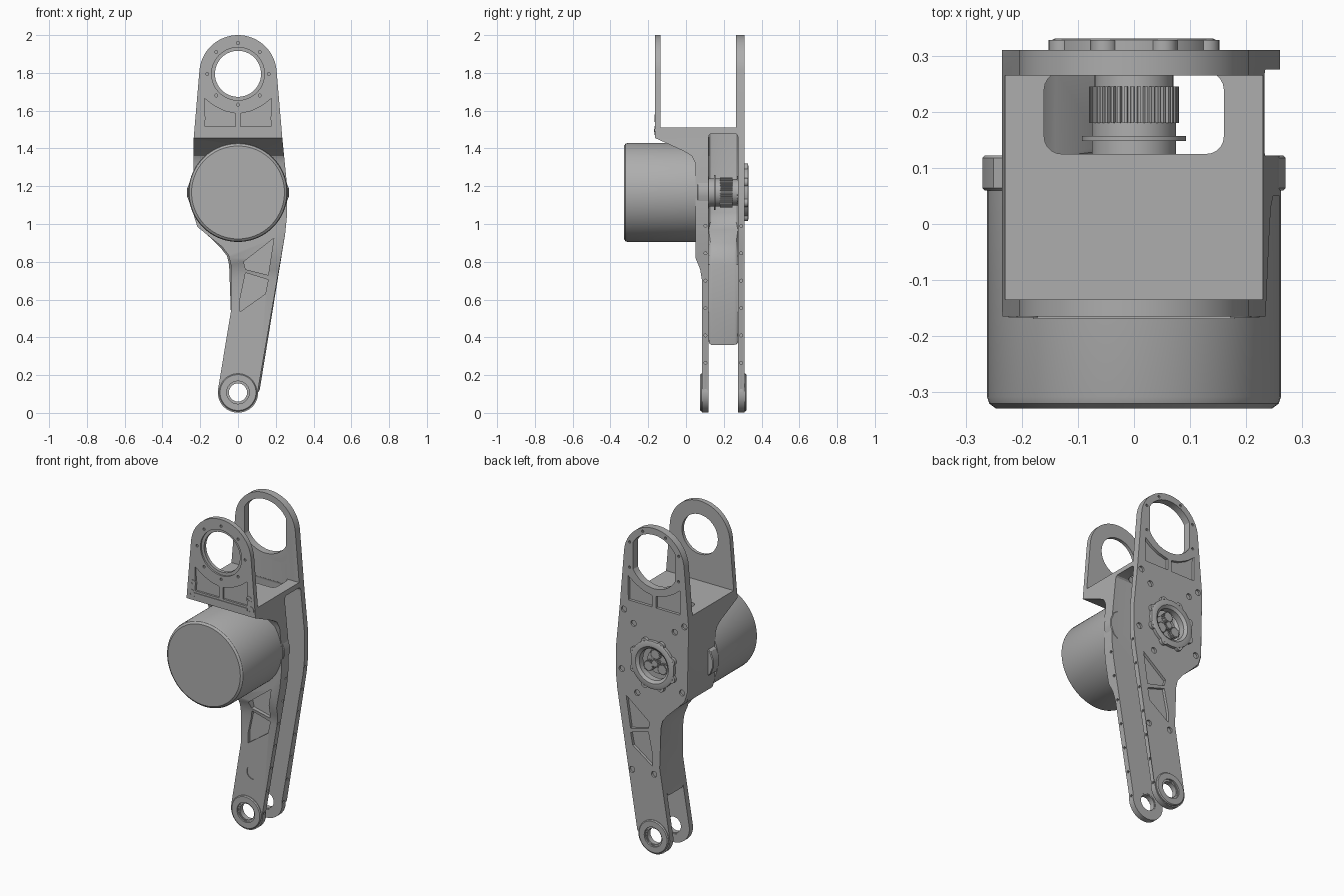
import bpy, bmesh, math
from math import sin, cos, radians, pi

if "Cube" in bpy.data.objects:
    bpy.data.objects.remove(bpy.data.objects["Cube"])

grey = bpy.data.materials.new("machined grey")
grey.use_nodes = True
COLOUR = (0.42, 0.42, 0.42, 1)
grey.diffuse_color = COLOUR
grey.node_tree.nodes["Principled BSDF"].inputs["Base Color"].default_value = COLOUR

TOP, HUB, FOOT = 1.795, 1.167, 0.108      # heights of the three pivots


def finish(name, bm):
    bmesh.ops.remove_doubles(bm, verts=bm.verts, dist=1e-5)
    bmesh.ops.recalc_face_normals(bm, faces=bm.faces)
    mesh = bpy.data.meshes.new(name)
    bm.to_mesh(mesh)
    bm.free()
    mesh.materials.append(grey)
    ob = bpy.data.objects.new(name, mesh)
    bpy.context.collection.objects.link(ob)
    return ob


def prism(name, pts, a, b, axis="y", bevel=0, segments=1):
    """Extrude a 2D outline from a to b along y (points x,z) or x (points y,z)."""
    place = (lambda p, t: (p[0], t, p[1])) if axis == "y" else (lambda p, t: (t, p[0], p[1]))
    bm = bmesh.new()
    lo = [bm.verts.new(place(p, a)) for p in pts]
    hi = [bm.verts.new(place(p, b)) for p in pts]
    caps = [bm.faces.new(lo), bm.faces.new(hi[::-1])]
    for i in range(len(pts)):
        j = (i + 1) % len(pts)
        bm.faces.new((lo[i], hi[i], hi[j], lo[j]))
    if bevel:
        edges = [e for f in caps for e in f.edges]
        bmesh.ops.bevel(bm, geom=edges, offset=bevel, segments=segments,
                        profile=0.5, affect="EDGES")
    return finish(name, bm)


def arc(cx, cz, r, start, end, n):
    return [(cx + r * cos(radians(start + (end - start) * i / n)),
             cz + r * sin(radians(start + (end - start) * i / n))) for i in range(n + 1)]


def circle(cx, cz, r, n=32):
    return arc(cx, cz, r, 0, 360, n)[:-1]


def lathe(name, profile, x, z, n=64):
    """Turn a closed (radius, y) profile about an axis along y."""
    bm = bmesh.new()
    rings = [[bm.verts.new((x + r * cos(2 * pi * i / n), y, z + r * sin(2 * pi * i / n)))
              for i in range(n)] for r, y in profile]
    for a, b in zip(rings, rings[1:] + rings[:1]):
        for i in range(n):
            j = (i + 1) % n
            bm.faces.new((a[i], a[j], b[j], b[i]))
    bmesh.ops.dissolve_degenerate(bm, dist=1e-6, edges=bm.edges)
    return finish(name, bm)


def gear(name, x, z, r, teeth, y0, y1, depth):
    pts = []
    for i in range(teeth):
        for k, rr in ((0, r), (0.45, r), (0.55, r - depth), (0.95, r - depth)):
            t = 2 * pi * (i + k) / teeth
            pts.append((x + rr * cos(t), z + rr * sin(t)))
    return prism(name, pts, y0, y1)


def carve(target, cutter, op="DIFFERENCE"):
    mod = target.modifiers.new("carve", "BOOLEAN")
    mod.operation, mod.solver, mod.object = op, "EXACT", cutter
    bpy.context.view_layer.objects.active = target
    bpy.ops.object.modifier_apply(modifier=mod.name)
    bpy.data.objects.remove(cutter)


def drill(x, z, r, y0, y1, n=16):
    carve(body, prism("drill", circle(x, z, r, n), y0, y1))


# Main body: front outline crossed with side profile
outline = (arc(0, FOOT, 0.107, 172, 368, 28)
           + [(0.25, 0.95), (0.26, 1.05), (0.26, 1.2), (0.235, 1.45)]
           + arc(0, TOP, 0.205, 6, 174, 32)
           + [(-0.235, 1.45), (-0.235, 1.05), (-0.215, 0.985), (-0.16, 0.94), (-0.085, 0.88),
              (-0.05, 0.835), (-0.038, 0.785), (-0.038, 0.535)])
body = prism("arm_body", outline, -0.165, 0.31, bevel=0.009)
side = [(-0.3, 2.2), (-0.135, 2.2), (-0.135, 1.51), (0.265, 1.51), (0.265, 2.2), (0.5, 2.2),
        (0.5, -0.2), (0.085, -0.2), (0.085, 0.7), (0.075, 0.76), (0.05, 0.82), (0.05, 1.32),
        (0.03, 1.36), (-0.01, 1.385), (-0.163, 1.455), (-0.3, 1.455)]
carve(body, prism("side_profile", side, -0.6, 0.6, "x"), "INTERSECT")

# Slot between the plates, leaving a wall on one side
slot = [(0.6, -0.1), (0.6, 1.48), (-0.205, 1.48), (-0.205, 1.06), (-0.19, 1.01), (-0.14, 0.97),
        (-0.055, 0.9), (-0.015, 0.845), (-0.007, 0.785), (-0.007, 0.535), (-0.035, 0.36),
        (-0.3, 0.36), (-0.3, -0.1)]
carve(body, prism("slot", slot, 0.12, 0.275, bevel=0.02, segments=3))

# Rounded window through the shelf
window = [p for cx, cy, a in ((0.13, 0.24, 0), (-0.13, 0.24, 90), (-0.13, 0.155, 180), (0.13, 0.155, 270))
          for p in arc(cx, cy, 0.03, a, a + 90, 5)]
cutter = prism("window", window, 1.4, 1.6)
for v in cutter.data.vertices:
    v.co = (v.co.x, v.co.z, v.co.y)
cutter.data.flip_normals()
carve(body, cutter)

# Upper openings: round in front, flat-sided behind
drill(0, TOP, 0.122, -0.3, 0, 48)
drill(0, TOP, 0.14, -0.3, -0.155, 48)
flat_hole = [(max(-0.142, min(0.142, x)), z) for x, z in circle(0, TOP, 0.165, 48)]
carve(body, prism("rear_opening", flat_hole, 0.2, 0.4))

# Pivot and gearbox openings
drill(0, HUB, 0.11, 0.2, 0.4, 48)
drill(0, FOOT, 0.055, 0, 0.4, 40)

# Shallow pockets on both outer faces
upper = [(0.013, 1.515), (0.175, 1.515), (0.178, 1.665), (0.13, 1.628), (0.07, 1.598), (0.013, 1.585)]
leg_a = [(0.03, 0.8), (0.04, 0.76), (0.16, 0.73), (0.19, 0.925)]
leg_b = [(0.01, 0.535), (0.145, 0.63), (0.16, 0.705), (0.04, 0.742), (0.01, 0.6)]
for pts in (upper, [(-x, z) for x, z in upper]):
    carve(body, prism("pocket", pts, -0.3, -0.153))
    carve(body, prism("pocket", pts, 0.293, 0.4))
for pts in (leg_a, leg_b):
    carve(body, prism("pocket", pts, 0, 0.1))
    carve(body, prism("pocket", pts, 0.293, 0.4))
drill(0.042, 0.36, 0.042, 0, 0.09, 32)

# Screw holes around the openings, on the rear face and along the edges
for i in range(8):
    t = pi / 4 * i
    drill(0.163 * cos(t), TOP + 0.163 * sin(t), 0.008, -0.3, -0.155, 10)
for a in (25, 65, 115, 155, 205, 335):
    t = radians(a)
    drill(0.184 * cos(t), TOP + 0.184 * sin(t), 0.008, 0.298, 0.4, 10)
for x, z in ((0.205, 1.45), (-0.205, 1.45), (0.14, 1.38), (-0.14, 1.4), (0.115, 0.96),
             (0.15, 0.48), (0, 0.49), (-0.19, 1.04), (0.22, 1.08)):
    drill(x, z, 0.018, 0.298, 0.4, 16)
for i in range(7):
    z = 0.12 + 0.145 * i
    x = 0.107 + 0.143 * (z - 0.12) / 0.83
    for y in (0.103, 0.292):
        carve(body, prism("edge_hole", circle(y, z, 0.008, 8), x - 0.02, x + 0.1, "x"))

# Motor can with a rounded front edge
lathe("motor_can", [(0, 0.06), (0.262, 0.06), (0.262, -0.308), (0.258, -0.32), (0.246, -0.329),
                    (0, -0.329)], 0, HUB, 96)

# Foot pivot bosses
for name, y0, y1 in (("front_foot_boss", 0.118, 0.075), ("rear_foot_boss", 0.277, 0.32)):
    step = 0.012 if y1 > y0 else -0.012
    lathe(name, [(0.048, y0), (0.1, y0), (0.1, y1 - step / 2), (0.095, y1), (0.06, y1),
                 (0.06, y1 - step), (0.048, y1 - step)], 0, FOOT)

# Gear shaft inside the slot
lathe("gear_shaft", [(0, 0.1), (0.075, 0.1), (0.075, 0.148), (0.093, 0.148), (0.093, 0.157),
                     (0.075, 0.157), (0.075, 0.182), (0.07, 0.182), (0.07, 0.275), (0, 0.275)], 0, HUB)
gear("main_gear", 0, HUB, 0.08, 40, 0.18, 0.245, 0.008)

# Rear hub ring with screw ears and small planet gears
lathe("rear_hub_ring", [(0.095, 0.28), (0.11, 0.28), (0.11, 0.305), (0.146, 0.305), (0.146, 0.328),
                        (0.14, 0.331), (0.112, 0.331), (0.095, 0.318)], 0, HUB)
gear("sun_gear", 0, HUB, 0.024, 12, 0.27, 0.305, 0.005)
for i in range(8):
    t = pi / 4 * (i + 0.5)
    lathe("hub_ear", [(0.009, 0.305), (0.024, 0.305), (0.024, 0.328), (0.009, 0.328)],
          0.139 * cos(t), HUB + 0.139 * sin(t), 20)
for i in range(3):
    t = 2 * pi / 3 * i + pi / 2
    gear("planet_gear", 0.054 * cos(t), HUB + 0.054 * sin(t), 0.032, 16, 0.27, 0.3, 0.005)

# Mirrored side tabs and front lugs
for s in (-1, 1):
    tab = [(s * 0.22, HUB - 0.09), (s * 0.25, HUB - 0.07), (s * 0.27, HUB - 0.02),
           (s * 0.27, HUB + 0.02), (s * 0.25, HUB + 0.07), (s * 0.22, HUB + 0.09)]
    prism("side_tab", tab, 0.06, 0.122, bevel=0.004)
    for x, z, r in ((0.2, 1.495, 0.024), (0.19, 1.56, 0.019)):
        lathe("front_lug", [(r * 0.4, -0.15), (r, -0.15), (r, -0.167), (r * 0.4, -0.167)], s * x, z, 24)
prism("front_lip", [(-0.18, 1.487), (0.18, 1.487), (0.18, 1.503), (-0.18, 1.503)], -0.169, -0.15)

# Smooth curved faces, keep machined edges crisp
for ob in bpy.context.collection.objects:
    if ob.type == "MESH" and ob.data.materials and ob.data.materials[0] == grey:
        bpy.ops.object.select_all(action="DESELECT")
        ob.select_set(True)
        bpy.context.view_layer.objects.active = ob
        bpy.ops.object.shade_smooth_by_angle(angle=radians(30))
